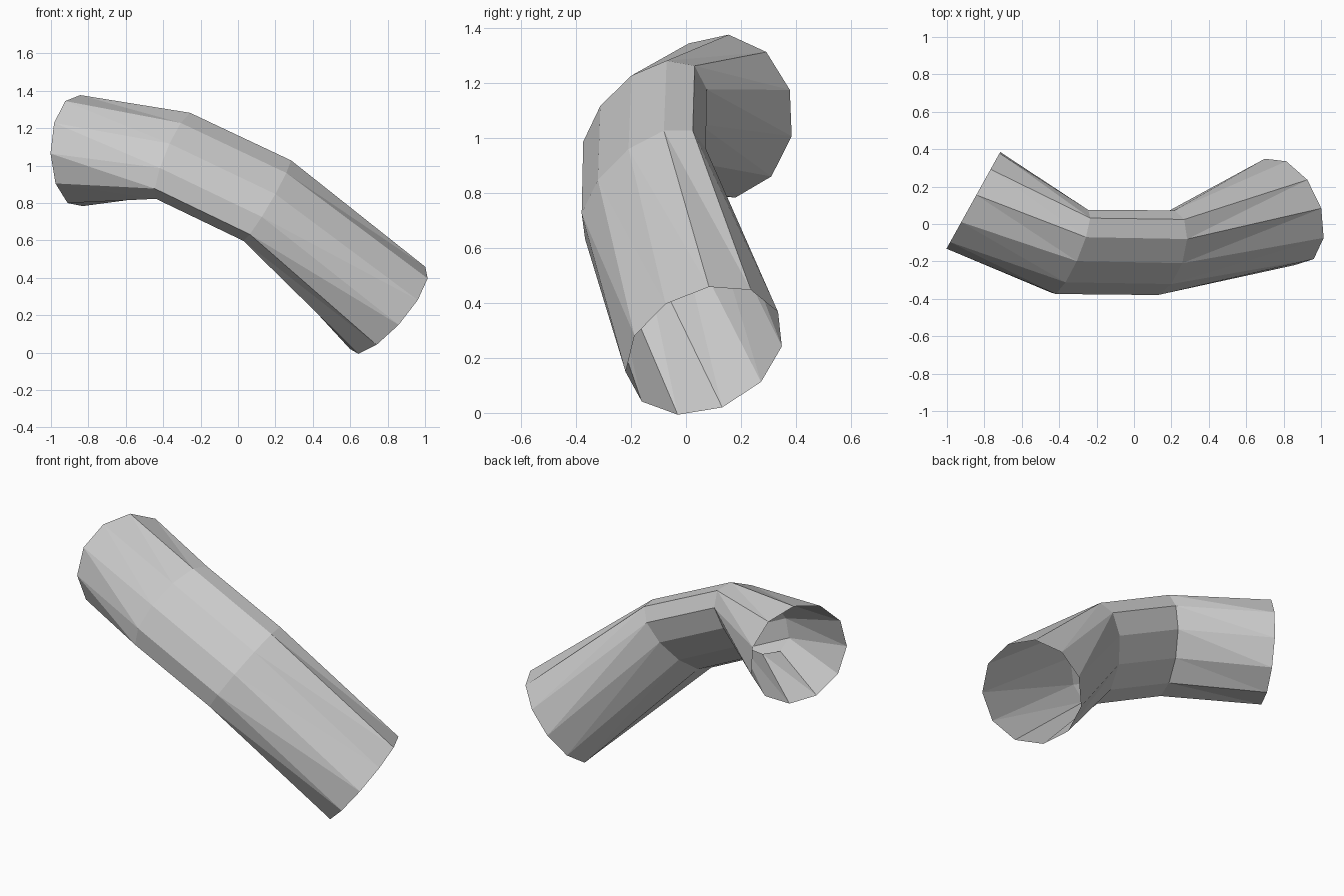
import bpy, bmesh
from math import sin, cos, radians, pi
from mathutils import Vector

if "Cube" in bpy.data.objects:
    bpy.data.objects.remove(bpy.data.objects["Cube"])

SIDES = 11

# Centre line of the bent pipe and its segment directions
path = [Vector(p) for p in ((-0.857, 0.13, 1.078), (-0.34, -0.152, 1.052),
                            (0.155, -0.155, 0.817), (0.807, 0.067, 0.228))]
d1, d2, d3 = [(b - a).normalized() for a, b in zip(path, path[1:])]
BEND_AXIS = d1.cross(d3).normalized()      # the pipe bends in one tilted plane


def ring(centre, normal, wide, thin, phase):
    """Elliptical polygon: wide along the bend axis, thin across it."""
    n = Vector(normal).normalized()
    u = (BEND_AXIS - n * BEND_AXIS.dot(n)).normalized()
    v = n.cross(u)
    angles = [radians(phase) + 2 * pi * i / SIDES for i in range(SIDES)]
    return [centre + u * wide * cos(a) + v * thin * sin(a) for a in angles]


# Round open ends, pinched mitred bends
rings = [
    ring(path[0], (0.874, -0.486, 0), 0.30, 0.30, 10),
    ring(path[1], d1 + d2, 0.30, 0.165, 5),
    ring(path[2], d2 + d3, 0.30, 0.165, 5),
    ring(path[3], (0.717, 0.304, -0.626), 0.302, 0.302, 5),
]

# Skin the rings; the flared outer sections are split into triangles
bm = bmesh.new()
left, bend_a, bend_b, right = [[bm.verts.new(p) for p in r] for r in rings]
for i in range(SIDES):
    j = (i + 1) % SIDES
    bm.faces.new((left[i], left[j], bend_a[j]))
    bm.faces.new((left[i], bend_a[j], bend_a[i]))
    bm.faces.new((bend_a[i], bend_a[j], bend_b[j], bend_b[i]))
    bm.faces.new((bend_b[i], bend_b[j], right[i]))
    bm.faces.new((right[i], bend_b[j], right[j]))
bmesh.ops.recalc_face_normals(bm, faces=bm.faces)
# Make sure the open skin faces outward
f = next(f for f in bm.faces if len(f.verts) == 4)
if f.normal.dot(f.calc_center_median() - (path[1] + path[2]) / 2) < 0:
    bmesh.ops.reverse_faces(bm, faces=bm.faces)

mesh = bpy.data.meshes.new("bent_pipe")
bm.to_mesh(mesh)
bm.free()
bpy.context.collection.objects.link(bpy.data.objects.new("bent_pipe", mesh))
